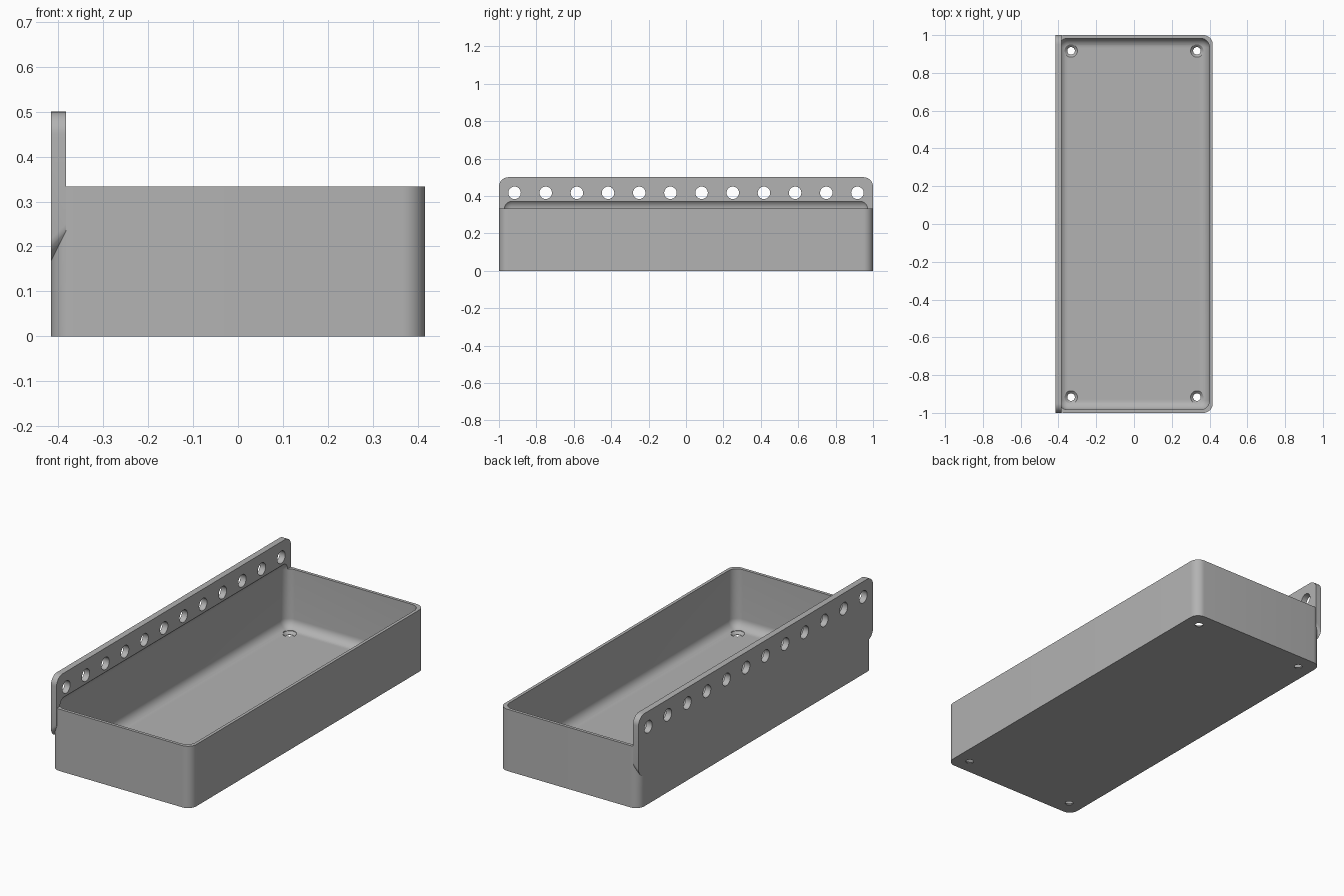
import bpy, bmesh, math
from mathutils import Vector

cube = bpy.data.objects.get("Cube")
if cube:
    bpy.data.objects.remove(cube, do_unlink=True)

# Main sizes
HALF_X, HALF_Y, HEIGHT = 0.4167, 1.0, 0.3333
WALL, PLATE, RADIUS = 0.0167, 0.0333, 0.05
PLATE_TOP, PLATE_LOW = 0.5, 0.1667

grey = bpy.data.materials.new("Plain Grey")
grey.use_nodes = True
grey.diffuse_color = (0.45, 0.45, 0.45, 1)
grey.node_tree.nodes["Principled BSDF"].inputs["Base Color"].default_value = grey.diffuse_color


def outline(u0, u1, v0, v1, r, steps=10):
    """Rounded rectangle as 2D points, counter-clockwise."""
    corners = [(u1 - r, v1 - r), (u0 + r, v1 - r), (u0 + r, v0 + r), (u1 - r, v0 + r)]
    points = []
    for i, (u, v) in enumerate(corners):
        for s in range(steps + 1):
            a = math.pi / 2 * (i + s / steps)
            points.append((u + r * math.cos(a), v + r * math.sin(a)))
    return points


def circle(u, v, r, n=32):
    return [(u + r * math.cos(2 * math.pi * i / n), v + r * math.sin(2 * math.pi * i / n))
            for i in range(n)]


def loft(bm, rings):
    """Closed solid through matching rings of 3D points."""
    loops = [[bm.verts.new(p) for p in ring] for ring in rings]
    faces = [bm.faces.new(loops[0][::-1]), bm.faces.new(loops[-1])]
    for low, high in zip(loops, loops[1:]):
        for i in range(len(low)):
            j = (i + 1) % len(low)
            faces.append(bm.faces.new((low[i], low[j], high[j], high[i])))
    bmesh.ops.recalc_face_normals(bm, faces=faces)


def finish(name, bm):
    mesh = bpy.data.meshes.new(name)
    bm.to_mesh(mesh)
    bm.free()
    mesh.materials.append(grey)
    obj = bpy.data.objects.new(name, mesh)
    bpy.context.collection.objects.link(obj)
    return obj


def combine(target, other, operation):
    """Apply a boolean, then drop the helper object."""
    mod = target.modifiers.new(operation.title(), 'BOOLEAN')
    mod.operation, mod.object, mod.solver = operation, other, 'EXACT'
    bpy.context.view_layer.objects.active = target
    bpy.ops.object.modifier_apply(modifier=mod.name)
    bpy.data.objects.remove(other, do_unlink=True)


# Tray body
bm = bmesh.new()
base = outline(-HALF_X, HALF_X, -HALF_Y, HALF_Y, RADIUS)
loft(bm, [[(x, y, z) for x, y in base] for z in (0, HEIGHT)])
tray = finish("tray", bm)

# Hanging plate, its lower edge slanting back to the wall
bm = bmesh.new()
loft(bm, [[(x, y, z) for y, z in outline(-HALF_Y, HALF_Y, low, PLATE_TOP, RADIUS)]
          for x, low in ((-HALF_X, PLATE_LOW), (PLATE - HALF_X, PLATE_LOW + PLATE))])
combine(tray, finish("hanging_plate", bm), 'UNION')

# Rounded cavity, reaching slightly under the plate
bm = bmesh.new()
bmesh.ops.create_cube(bm, size=2)
top = HEIGHT + RADIUS
half = Vector((HALF_X - WALL, HALF_Y - WALL, (top - WALL) / 2))
bmesh.ops.scale(bm, vec=half, verts=bm.verts)
bmesh.ops.translate(bm, vec=(0, 0, (top + WALL) / 2), verts=bm.verts)
bmesh.ops.bevel(bm, geom=bm.edges[:], offset=RADIUS, segments=10, profile=0.5,
                affect='EDGES', clamp_overlap=True)
combine(tray, finish("cavity_cutter", bm), 'DIFFERENCE')

# Row of round holes along the plate
bm = bmesh.new()
for i in range(12):
    ring = circle((i - 5.5) / 6, 0.4167, 0.0333)
    loft(bm, [[(x, y, z) for y, z in ring] for x in (-0.5, -0.3)])
combine(tray, finish("plate_hole_cutter", bm), 'DIFFERENCE')

# Countersunk screw holes in the floor corners
bm = bmesh.new()
for sx in (-1, 1):
    for sy in (-1, 1):
        loft(bm, [[(x, y, z) for x, y in circle(sx / 3, sy * 0.9167, r)]
                  for r, z in ((0.02, -0.02), (0.02, 0.003), (0.034, WALL), (0.034, 0.06))])
combine(tray, finish("screw_hole_cutter", bm), 'DIFFERENCE')

# Smooth shading with crisp edges
bpy.ops.object.select_all(action='DESELECT')
tray.select_set(True)
bpy.context.view_layer.objects.active = tray
bpy.ops.object.shade_smooth_by_angle(angle=math.radians(30))
